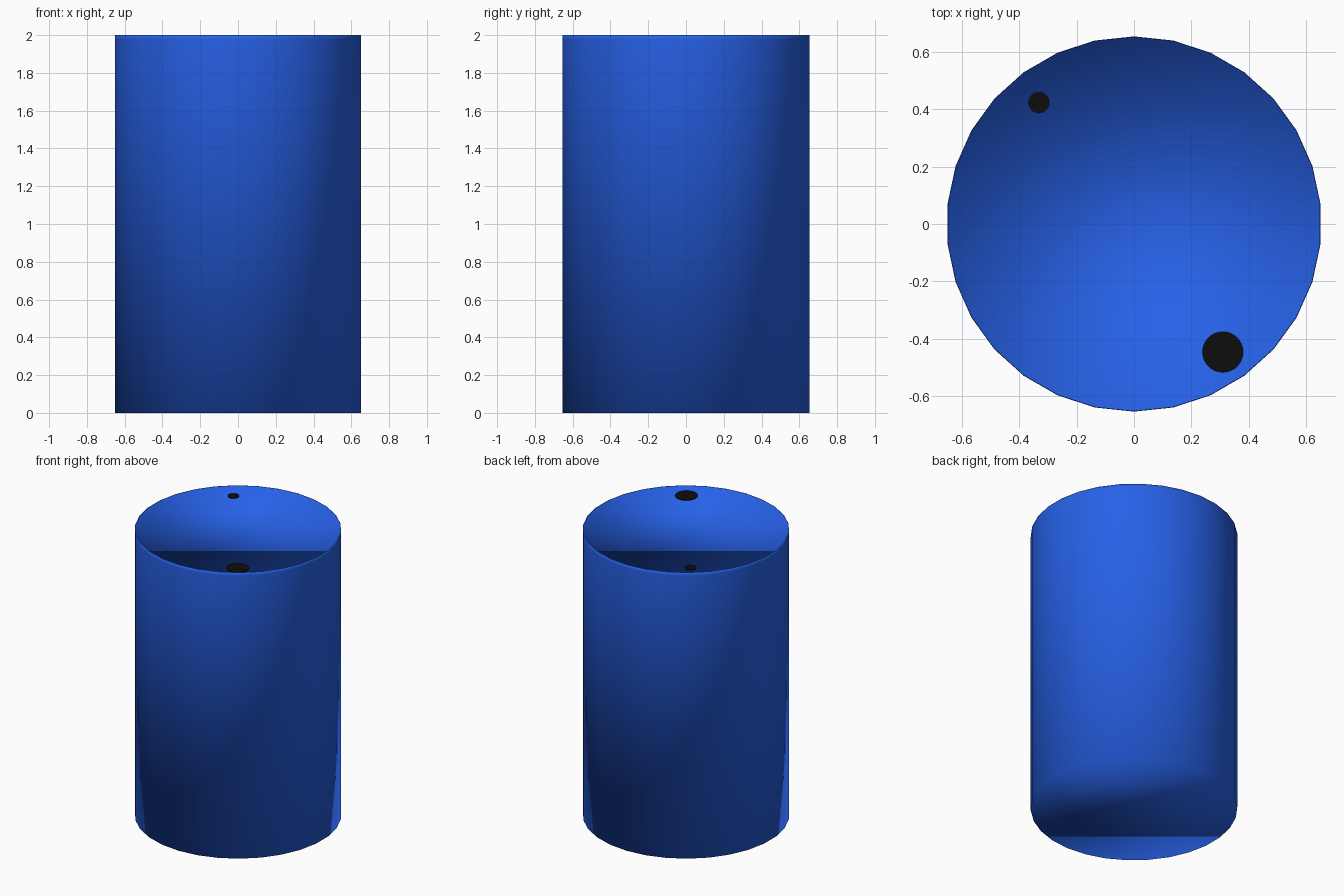
import bpy, bmesh, math

if "Cube" in bpy.data.objects:
    bpy.data.objects.remove(bpy.data.objects["Cube"])

SIDES = 30
R = 0.655
LID_Z = 1.978


def material(name, rgb):
    m = bpy.data.materials.new(name)
    m.diffuse_color = (*rgb, 1)
    m.use_nodes = True
    m.node_tree.nodes["Principled BSDF"].inputs["Base Color"].default_value = m.diffuse_color
    return m


def ring_stack(name, profile, sides, mat, centre=(0, 0), smooth=True):
    """Closed solid of stacked (radius, z) rings, capped at both ends."""
    bm = bmesh.new()
    rings = []
    for r, z in profile:
        rings.append([bm.verts.new((
            centre[0] + r * math.sin(2 * math.pi * i / sides),
            centre[1] + r * math.cos(2 * math.pi * i / sides), z))
            for i in range(sides)])
    for a, b in zip(rings, rings[1:]):
        for i in range(sides):
            j = (i + 1) % sides
            bm.faces.new((a[i], b[i], b[j], a[j]))
    bm.faces.new(rings[0])
    bm.faces.new(rings[-1][::-1])
    bmesh.ops.recalc_face_normals(bm, faces=bm.faces[:])
    for f in bm.faces:
        f.smooth = smooth
    me = bpy.data.meshes.new(name)
    bm.to_mesh(me)
    bm.free()
    me.materials.append(mat)
    ob = bpy.data.objects.new(name, me)
    bpy.context.collection.objects.link(ob)
    return ob


blue = material("blue_paint", (0.02, 0.12, 0.80))
black = material("black_plug", (0.004, 0.004, 0.004))

# Drum body: wall, seam line, thin raised rim and recessed lid, smooth throughout
ring_stack("drum_body", [(R, 0), (R, LID_Z), (R, 2), (R - 0.003, 2),
                         (R - 0.003, LID_Z)], SIDES, blue)

# Two bung plugs lying on the lid
for name, centre, r in (("large_plug", (0.31, -0.447), 0.071),
                        ("small_plug", (-0.332, 0.424), 0.036)):
    ring_stack(name, [(r, LID_Z - 0.01), (r, LID_Z + 0.004)], 32, black,
               centre, smooth=False)
